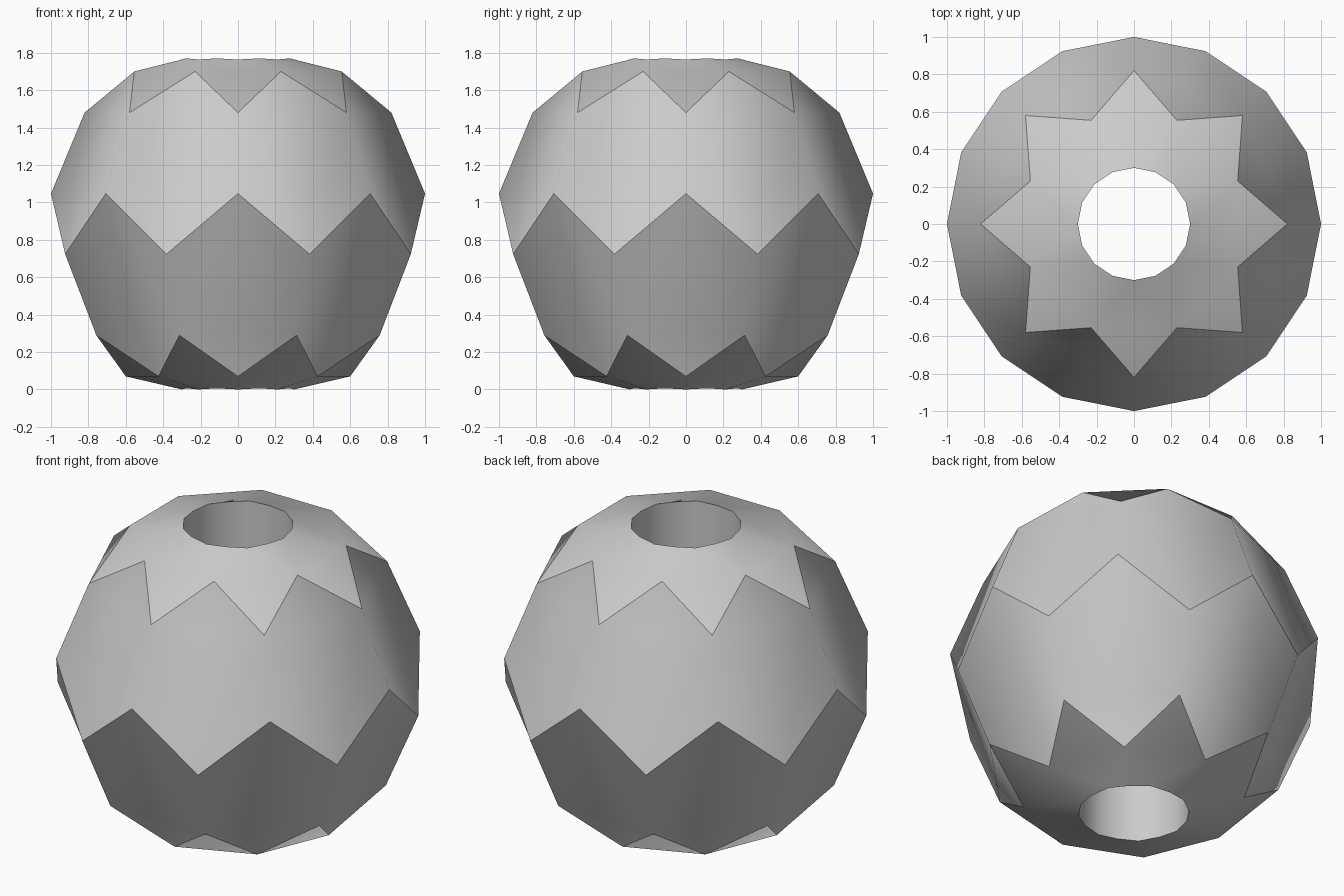
import bpy, bmesh, math

if "Cube" in bpy.data.objects:
    bpy.data.objects.remove(bpy.data.objects["Cube"])

H = 1.77
STEP = math.pi / 8
bm = bmesh.new()
cache = {}
part = bm.faces.layers.int.new("part")

# ring name: (radius, height) for the upper half; the lower half is the mirror
RINGS = {"rim": (0.30, H), "inner": (0.60, 1.70), "tip": (0.82, 1.48), "waist": (1.0, 1.047)}


def vert(ring, k, up):
    k %= 16
    key = (ring, k, up)
    if key not in cache:
        r, z = RINGS[ring]
        if ring == "rim" and (k % 2 == 0) == up:
            z -= 0.006            # rim dips slightly between the ridges
        z = z if up else H - z
        cache[key] = bm.verts.new((r * math.cos(k * STEP), r * math.sin(k * STEP), z))
    return cache[key]


def face(pid, *vs):
    f = bm.faces.new(vs)
    f.smooth = True
    f[part] = pid


for up in (True, False):
    off = 0 if up else 1          # lower half is turned by half a facet
    band, cap = (1, 2) if up else (3, 4)
    for i in range(8):
        k = 2 * i + off
        a, a2 = vert("tip", k, up), vert("tip", k + 2, up)
        c, c2 = vert("waist", k, up), vert("waist", k + 2, up)
        b, b0 = vert("inner", k + 1, up), vert("inner", k - 1, up)
        d = vert("waist", k + 1, not up)
        # hexagonal side facet
        face(band, b, a, c, d, c2, a2)
        # kite of the star cap, cut off by the hole
        r0, r1, r2 = (vert("rim", k + j, up) for j in (-1, 0, 1))
        face(cap, a, b, r2, r1, r0, b0)

# bore through the bead
for k in range(16):
    face(5, vert("rim", k, True), vert("rim", k + 1, True),
         vert("rim", k + 1, False), vert("rim", k, False))

bmesh.ops.recalc_face_normals(bm, faces=bm.faces[:])
# separate seams between the zigzag bands, caps and bore
seams = [e for e in bm.edges if len({f[part] for f in e.link_faces}) > 1]
bmesh.ops.split_edges(bm, edges=seams)

mesh = bpy.data.meshes.new("faceted_bead")
bm.to_mesh(mesh)
bm.free()
bpy.context.collection.objects.link(bpy.data.objects.new("faceted_bead", mesh))
